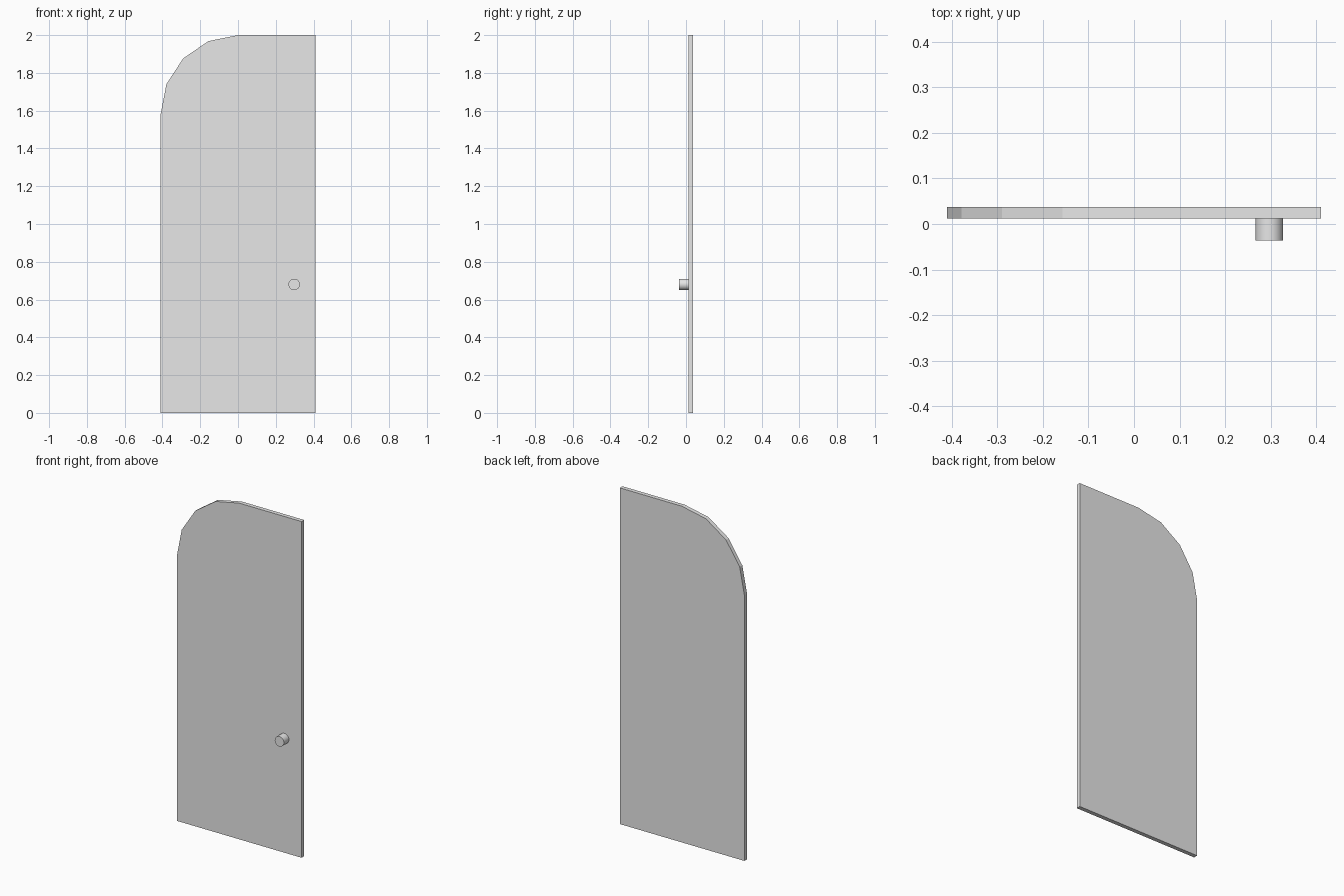
import bpy, bmesh, math
from mathutils import Matrix

cube = bpy.data.objects.get("Cube")
if cube:
    bpy.data.objects.remove(cube, do_unlink=True)

# Single light grey paint
paint = bpy.data.materials.new("light_grey")
paint.use_nodes = True
grey = (0.8, 0.8, 0.8, 1)
paint.diffuse_color = grey
paint.node_tree.nodes["Principled BSDF"].inputs["Base Color"].default_value = grey


def add_part(name, bm):
    bmesh.ops.recalc_face_normals(bm, faces=bm.faces)
    mesh = bpy.data.meshes.new(name)
    bm.to_mesh(mesh)
    bm.free()
    mesh.materials.append(paint)
    obj = bpy.data.objects.new(name, mesh)
    bpy.context.collection.objects.link(obj)
    return obj


# Door panel: rectangle with one faceted quarter-round corner, extruded in depth
HALF_WIDTH, HEIGHT, ARC_HEIGHT = 0.41, 2.0, 0.42
FRONT, BACK, SEGMENTS = 0.012, 0.037, 4
outline = [(-HALF_WIDTH, 0), (HALF_WIDTH, 0), (HALF_WIDTH, HEIGHT)]
for i in range(SEGMENTS + 1):
    a = math.pi / 2 * (1 + i / SEGMENTS)
    outline.append((HALF_WIDTH * math.cos(a),
                    HEIGHT - ARC_HEIGHT + ARC_HEIGHT * math.sin(a)))
bm = bmesh.new()
face = bm.faces.new([bm.verts.new((x, FRONT, z)) for x, z in outline])
extruded = bmesh.ops.extrude_face_region(bm, geom=[face])["geom"]
bmesh.ops.translate(bm, vec=(0, BACK - FRONT, 0),
                    verts=[v for v in extruded if isinstance(v, bmesh.types.BMVert)])
add_part("door_panel", bm)

# Round knob on the front
KNOB_TIP = -0.036
bm = bmesh.new()
bmesh.ops.create_cone(
    bm, cap_ends=True, segments=32, radius1=0.03, radius2=0.03, depth=FRONT - KNOB_TIP,
    matrix=Matrix.Translation((0.297, (FRONT + KNOB_TIP) / 2, 0.68))
    @ Matrix.Rotation(math.pi / 2, 4, "X"))
knob = add_part("door_knob", bm)
bpy.ops.object.select_all(action="DESELECT")
knob.select_set(True)
bpy.context.view_layer.objects.active = knob
bpy.ops.object.shade_smooth_by_angle(angle=math.radians(30))
